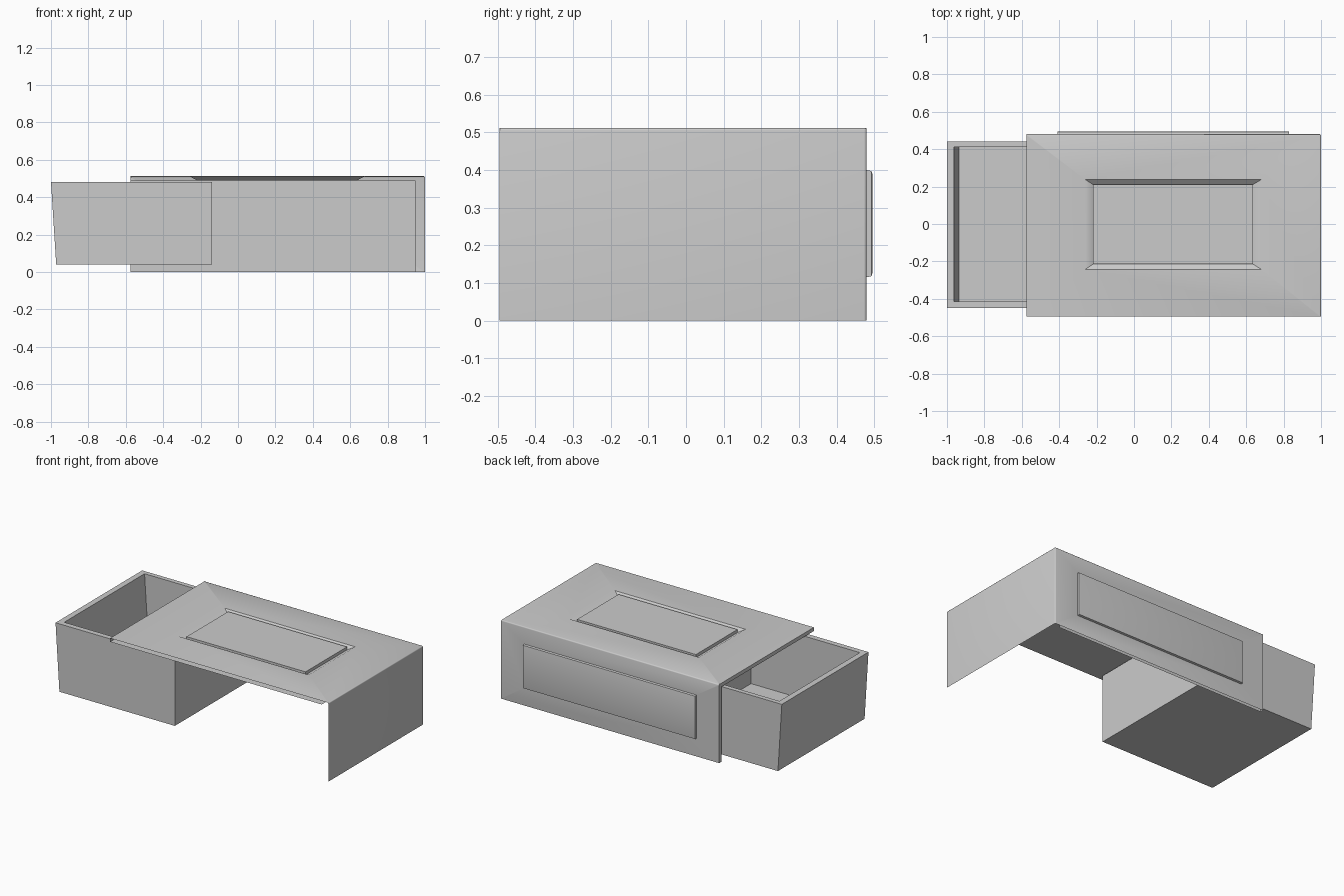
import bpy, bmesh

if "Cube" in bpy.data.objects:
    bpy.data.objects.remove(bpy.data.objects["Cube"])

X0, X1, Y0, Y1, ZT = -0.575, 1.0, -0.495, 0.48, 0.512


def rect_z(x0, x1, y0, y1, z):
    return [(x0, y0, z), (x1, y0, z), (x1, y1, z), (x0, y1, z)]


def rect_y(x0, x1, z0, z1, y):
    return [(x1, y, z0), (x0, y, z0), (x0, y, z1), (x1, y, z1)]


def loft(bm, rings, cap=True, start_cap=False):
    """Bridge successive four-point rings, closing the last (and first)."""
    vs = [[bm.verts.new(p) for p in r] for r in rings]
    for a, b in zip(vs, vs[1:]):
        for i in range(4):
            j = (i + 1) % 4
            bm.faces.new((a[i], a[j], b[j], b[i]))
    if cap:
        bm.faces.new(vs[-1])
    if start_cap:
        bm.faces.new(vs[0][::-1])


def finish(bm, name):
    me = bpy.data.meshes.new(name)
    bm.to_mesh(me)
    bm.free()
    ob = bpy.data.objects.new(name, me)
    bpy.context.collection.objects.link(ob)
    bpy.ops.object.select_all(action='DESELECT')
    ob.select_set(True)
    bpy.context.view_layer.objects.active = ob
    bpy.ops.object.shade_smooth_by_angle(angle=0.6)
    return ob


# Outer sleeve: top with a sunken border, back with a raised panel, right end
bm = bmesh.new()
loft(bm, [rect_z(X0, X1, Y0, Y1, ZT),
          rect_z(-0.26, 0.68, -0.242, 0.237, ZT),
          rect_z(-0.22, 0.637, -0.215, 0.212, 0.49),
          rect_z(-0.22, 0.637, -0.215, 0.212, 0.51)])
loft(bm, [rect_y(X0, X1, 0, ZT, Y1),
          rect_y(-0.41, 0.83, 0.115, 0.40, Y1),
          rect_y(-0.41, 0.83, 0.118, 0.397, 0.493),
          rect_y(-0.40, 0.82, 0.125, 0.39, 0.495)])
bm.faces.new([bm.verts.new(p) for p in
              [(X1, Y0, 0), (X1, Y1, 0), (X1, Y1, ZT), (X1, Y0, ZT)]])
bmesh.ops.remove_doubles(bm, verts=bm.verts, dist=1e-5)


def is_corner(e):
    shared = [all(abs(v.co[k] - c) < 1e-5 for v in e.verts)
              for k, c in ((0, X1), (1, Y1), (2, ZT))]
    return sum(shared) == 2 and len(e.link_faces) == 2


bmesh.ops.bevel(bm, geom=[e for e in bm.edges if is_corner(e)], offset=0.007,
                segments=3, profile=0.5, affect='EDGES')
finish(bm, "sleeve_outer")

# Inner lining of the sleeve's top and back, closed by a rim at the open end
bm = bmesh.new()
T, YI, ZI, XI = 0.022, Y1 - 0.022, ZT - 0.024, 0.95
outer = [(X0, Y0, ZT), (X0, Y1, ZT), (X0, Y1, 0)]
inner = [(X0, Y0, ZI), (X0, YI, ZI), (X0, YI, 0)]
lining = [(XI, p[1], p[2]) for p in inner]
rows = [[bm.verts.new(p) for p in r] for r in (outer, inner, lining)]
for a, b in zip(rows, rows[1:]):
    for i in range(2):
        bm.faces.new((a[i], a[i + 1], b[i + 1], b[i]))
finish(bm, "sleeve_lining")

# Sliding tray: open box with a sloping left end
bm = bmesh.new()
loft(bm, [rect_z(-0.972, -0.14, -0.45, 0.442, 0.04),
          rect_z(-1.0, -0.14, -0.45, 0.442, 0.482),
          rect_z(-0.962, -0.178, -0.415, 0.412, 0.482),
          rect_z(-0.935, -0.178, -0.415, 0.412, 0.07)], start_cap=True)
bmesh.ops.recalc_face_normals(bm, faces=bm.faces)
finish(bm, "tray")
